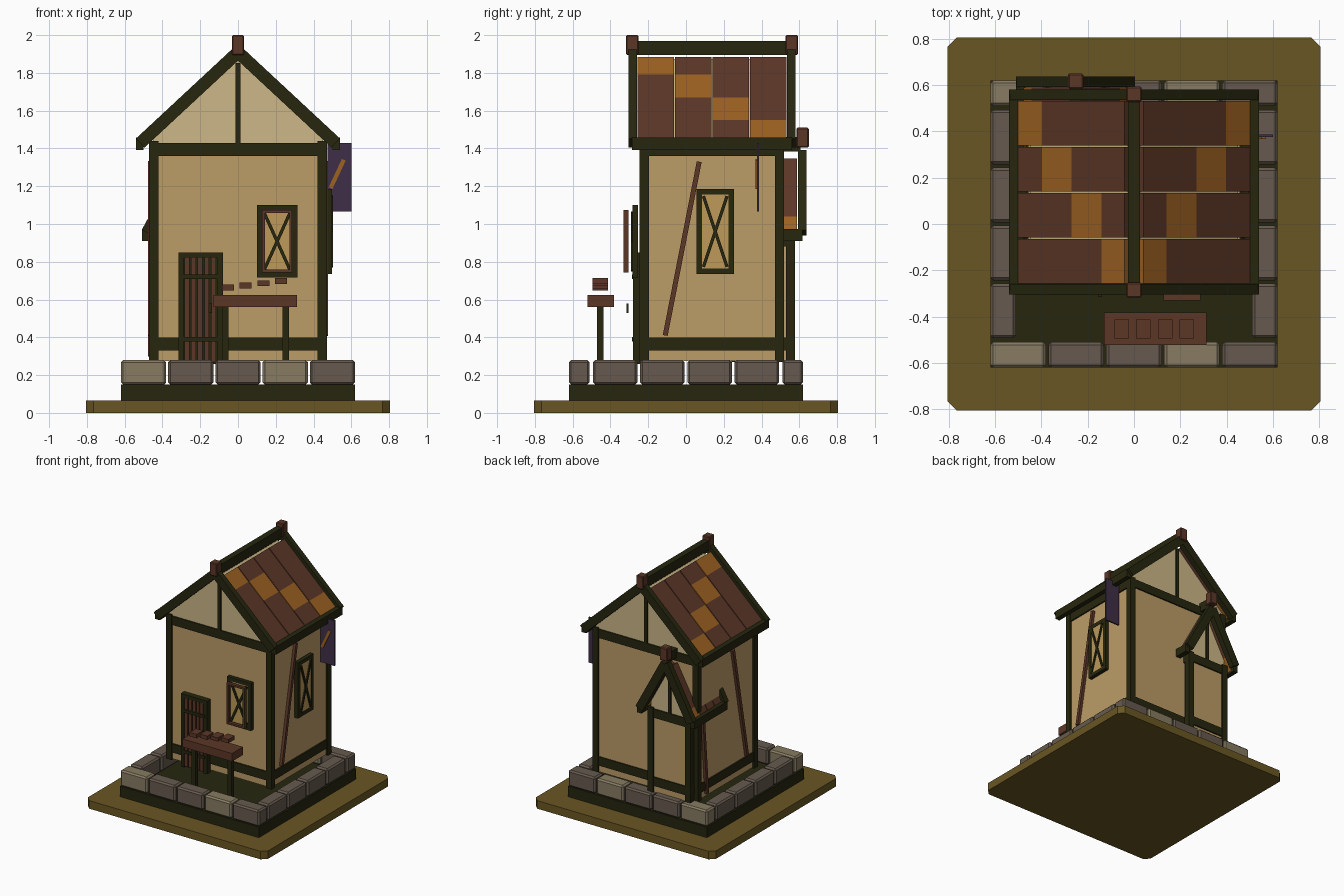
import bpy, math
from mathutils import Vector, Matrix

if "Cube" in bpy.data.objects:
    bpy.data.objects.remove(bpy.data.objects["Cube"])

def material(name, hexa):
    m = bpy.data.materials.new(name)
    c = [int(hexa[i:i + 2], 16) / 255 for i in (0, 2, 4)]
    c = [v / 12.92 if v < 0.04045 else ((v + 0.055) / 1.055) ** 2.4 for v in c]
    m.diffuse_color = (*c, 1)
    m.use_nodes = True
    m.node_tree.nodes["Principled BSDF"].inputs["Base Color"].default_value = m.diffuse_color
    return m

TIMBER = material("dark timber", "26260f")
PLASTER = material("tan plaster", "bc9c67")
CREAM = material("cream gable", "ccb788")
BROWN = material("brown wood", "5c3727")
ORANGE = material("orange tile", "9c6122")
STONE = material("grey stone", "665a4e")
PALE = material("pale stone", "877b62")
EARTH = material("olive ground", "695623")
PLUM = material("plum cloth", "3f2f47")
GLASS = material("amber pane", "bd9a58")

def mesh(name, verts, faces, mat):
    me = bpy.data.meshes.new(name)
    me.from_pydata([tuple(v) for v in verts], [], faces)
    me.materials.append(mat)
    ob = bpy.data.objects.new(name, me)
    bpy.context.collection.objects.link(ob)
    return ob

FACES = [(0, 1, 3, 2), (4, 6, 7, 5), (0, 4, 5, 1), (2, 3, 7, 6), (0, 2, 6, 4), (1, 5, 7, 3)]

def box(name, x0, x1, y0, y1, z0, z1, mat, bevel=0):
    ob = mesh(name, [(x, y, z) for x in (x0, x1) for y in (y0, y1) for z in (z0, z1)], FACES, mat)
    if bevel:
        b = ob.modifiers.new("bevel", 'BEVEL')
        b.width, b.segments = bevel, 1
    return ob

def bar(name, p, q, normal, w, t, mat):
    """Box running from p to q: t thick along normal, w wide across."""
    p, q, n = Vector(p), Vector(q), Vector(normal)
    d = q - p
    s = n.cross(d).normalized()
    m = Matrix((d, s * w, n * t)).transposed()
    c = (p + q) / 2
    return mesh(name, [c + m @ Vector((i, j, k)) for i in (-.5, .5) for j in (-.5, .5)
                       for k in (-.5, .5)], FACES, mat)

def prism(name, pts, y0, y1, mat):
    n = len(pts)
    v = [(x, y0, z) for x, z in pts] + [(x, y1, z) for x, z in pts]
    f = [tuple(range(n)), tuple(range(2 * n - 1, n - 1, -1))]
    f += [(i, i + n, (i + 1) % n + n, (i + 1) % n) for i in range(n)]
    return mesh(name, v, f, mat)

def timber_house(pre, cx, y0, y1, hw, zt, rh, zr, m, xs, fin, front=True):
    """Framed body with a tiled gable roof; zr is the apex, m the roof slope."""
    ca = 1 / math.hypot(1, m)
    zb, pw = 0.27, 0.048
    box(pre + "_walls", cx - hw + .015, cx + hw - .015, y0 + .015, y1 - .015, zb + .005, zt, PLASTER)
    top = zr - .06 / ca
    prism(pre + "_gable", [(cx - hw + .02, zt - .01), (cx + hw - .02, zt - .01),
                           (cx + hw - .02, top - m * (hw - .02)), (cx, top),
                           (cx - hw + .02, top - m * (hw - .02))], y0 + .014, y1 - .014, CREAM)
    # frame: corner posts and rails on every side
    for sx in (-1, 1):
        a, b = sorted((cx + sx * hw, cx + sx * (hw - pw)))
        for ya in (y0, y1 - pw):
            box(pre + "_post", a, b, ya, ya + pw, zb, zt + .01, TIMBER)
    for z0, z1 in ((.33, .4), (zt - .07, zt)):
        for ya in (y0 + .004, y1 - .034):
            box(pre + "_rail", cx - hw + .02, cx + hw - .02, ya, ya + .03, z0, z1, TIMBER)
        for xa in (cx - hw + .004, cx + hw - .034):
            box(pre + "_side_rail", xa, xa + .03, y0 + .02, y1 - .02, z0, z1, TIMBER)
    for ya in (y0 + .004, y1 - .024):
        box(pre + "_king_post", cx - .013, cx + .013, ya, ya + .02, zt, top - .02, TIMBER)
    # roof: barge boards, eaves, tiles with a stepped orange diagonal
    r0, r1 = y0 - .06, y1 + .06
    for s in (-1, 1):
        def P(x, d, y):
            return (cx + s * x, y, zr - m * x - d / ca)
        for yc in (r0 + .0225, r1 - .0225):
            bar(pre + "_barge_board", P(0, .033, yc), P(rh - .066 * m * ca / 2, .033, yc),
                (0, 1, 0), .066, .045, TIMBER)
        a, b = sorted((cx + s * (rh - .04), cx + s * rh))
        ze = zr - m * rh
        box(pre + "_eave", a, b, r0 + .02, r1 - .02, ze - .06, ze + .005, TIMBER)
        step = (r1 - r0 - .09) / 4
        for i in range(4):
            ya = r0 + .045 + i * step
            for j in range(4):
                bar(pre + "_roof_tile", P(xs[j], .04, ya + step / 2), P(xs[j + 1], .04, ya + step / 2),
                    (0, 1, 0), .03, step - .007, ORANGE if i == j else BROWN)
    box(pre + "_ridge", cx - .025, cx + .025, r0 + .03, r1 - .03, zr - .06, zr + .015, TIMBER)
    for yc in ([r0 + .02] if front else []) + [r1 - .02]:
        box(pre + "_finial", cx - .033, cx + .033, yc - .033, yc + .033, zr + fin - .105, zr + fin,
            BROWN, .006)

def window(name, c, u, n, w, h, inner):
    """Cross-braced window on a wall: u runs along it, n points out."""
    c, u, n, z = Vector(c), Vector(u), Vector(n), Vector((0, 0, 1))
    def border(part, w, h, bw, off, t, mat):
        o = c + n * off
        for s in (-1, 1):
            e = u * s * (w - bw) / 2
            bar(part, o + e - z * h / 2, o + e + z * h / 2, n, bw, t, mat)
            e = z * s * (h - bw) / 2
            bar(part, o + e - u * w / 2, o + e + u * w / 2, n, bw, t, mat)
    border(name + "_frame", w, h, .03, .012, .03, TIMBER)
    iw, ih = w - .055, h - .055
    bar(name + "_pane", c - z * ih / 2 + n * .02, c + z * ih / 2 + n * .02, n, iw, .008, GLASS)
    if inner:
        border(name + "_inner_frame", iw, ih, .015, .06, .026, BROWN)
    for s in (-1, 1):
        e = u * s * (iw / 2 - .01) + z * (ih / 2 - .01)
        bar(name + "_brace", c - e + n * .028, c + e + n * .028, n, .017, .01, TIMBER)

# ground and stone footing
g, k = .805, .04
base = prism("ground", [(-g, -g + k), (-g + k, -g), (g - k, -g), (g, -g + k),
                        (g, g - k), (g - k, g), (-g + k, g), (-g, g - k)], 0, .065, EARTH)
for v in base.data.vertices:
    v.co = (v.co.x, v.co.z, v.co.y)
base.data.flip_normals()
box("footing", -.62, .62, -.62, .62, .065, .15, TIMBER)
for ya in (-.62, .51):
    for i in range(5):
        xa = -.62 + i * .25
        box("footing_stone", xa, xa + .24, ya, ya + .11, .15, .28, STONE if i % 3 else PALE, .012)
for xa in (-.62, .51):
    for i in range(4):
        ya = -.493 + i * .25
        box("footing_stone", xa, xa + .11, ya, ya + .236, .15, .28, STONE, .012)

# main house and the small rear wing that pokes through the left wall
timber_house("house", 0, -.245, .52, .47, 1.43, .54, 1.955, .93, (.03, .13, .26, .388, .5), .045)
timber_house("wing", -.252, .24, .577, .19, .95, .257, 1.445, 1.85, (.012, .067, .123, .178, .232), .065, False)

# long diagonal braces on the side walls
for s in (-1, 1):
    bar("side_brace", (s * .465, -.11, .41), (s * .465, .07, 1.33), (1, 0, 0), .026, .024, BROWN)
bar("wing_brace", (-.465, .40, .3), (-.465, .45, .9), (1, 0, 0), .026, .024, BROWN)

# windows
window("front_window", (.207, -.257, .908), (1, 0, 0), (0, -1, 0), .215, .385, True)
window("side_window", (.47, .155, .96), (0, 1, 0), (1, 0, 0), .2, .45, False)

# door
for xa in (-.315, -.11):
    box("door_jamb", xa, xa + .03, -.28, -.235, .26, .85, TIMBER)
box("door_lintel", -.315, -.08, -.28, -.235, .82, .85, TIMBER)
box("door_back", -.29, -.1, -.262, -.235, .26, .83, TIMBER)
for i in range(5):
    xa = -.284 + i * .0352
    box("door_plank", xa, xa + .026, -.277, -.255, .27, .82, BROWN)
for z in (.39, .72):
    box("door_band", -.29, -.1, -.287, -.26, z - .012, z + .012, TIMBER)
box("door_handle", -.155, -.138, -.315, -.305, .53, .58, TIMBER)

# market table with goods
box("table_top", -.13, .312, -.522, -.382, .56, .625, BROWN)
for x in (-.068, .253):
    box("table_leg", x - .017, x + .017, -.47, -.438, .15, .56, TIMBER)
for i in range(4):
    xa, za = -.085 + i * .094, .648 + i * .0115
    box("goods", xa, xa + .063, -.495, -.413, za, za + .031, BROWN)

# hanging banner with a diagonal stripe
box("banner", .475, .6, .375, .387, 1.065, 1.43, PLUM)
bar("banner_stripe", (.49, .372, 1.19), (.56, .372, 1.34), (0, 1, 0), .022, .008, ORANGE)
